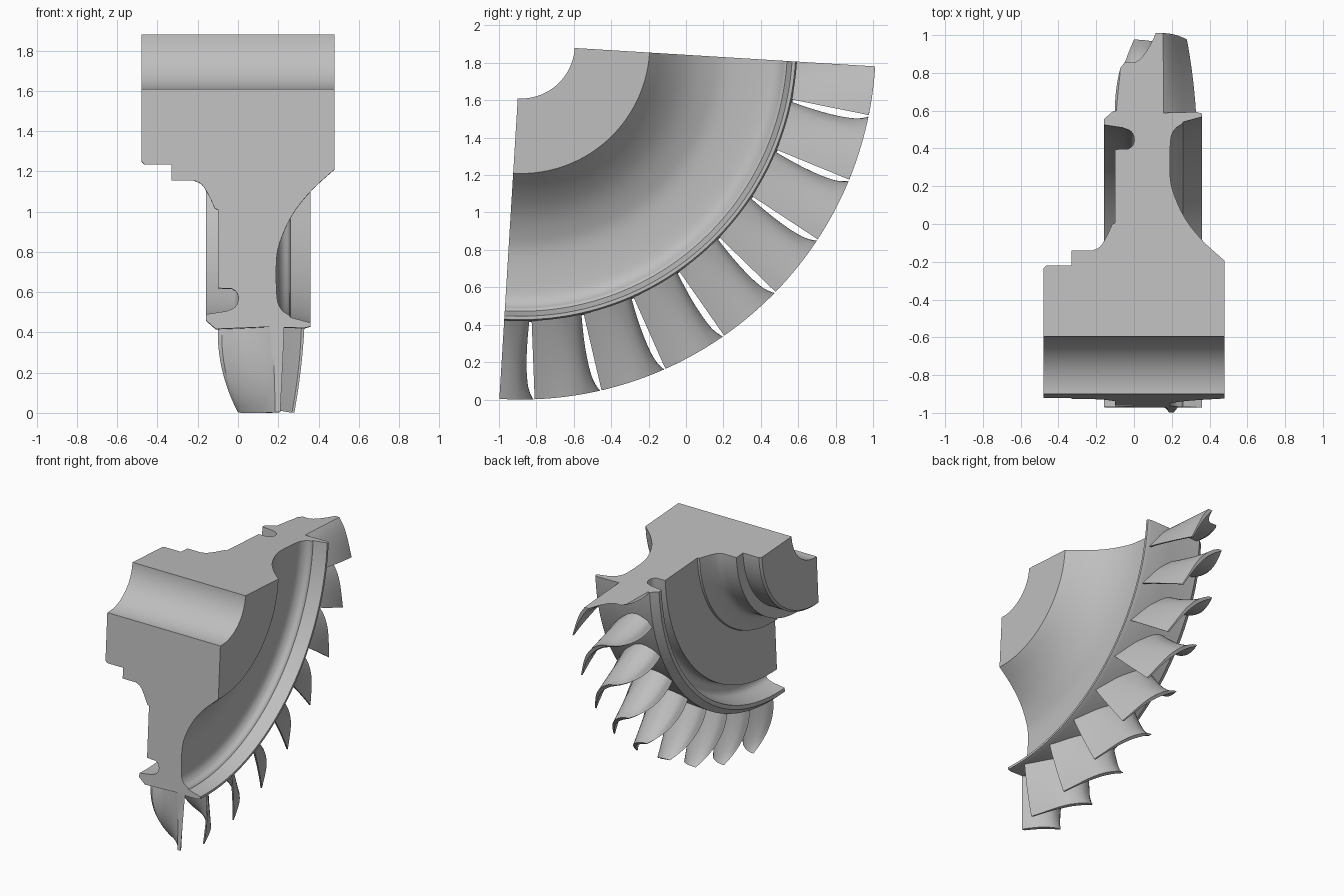
import bpy, bmesh, math
from mathutils import Vector

cube = bpy.data.objects.get("Cube")
if cube:
    bpy.data.objects.remove(cube)

# Rotation axis runs along x through this (y, z) point
AXIS_Y, AXIS_Z = -0.882, 1.897
START, END = -3.5, 86.5
PITCH = 360 / 33
FIRST_EDGE = 2.2 - PITCH

metal = bpy.data.materials.new("light_grey_metal")
metal.use_nodes = True
metal.diffuse_color = (0.52, 0.52, 0.52, 1)
metal.node_tree.nodes["Principled BSDF"].inputs["Base Color"].default_value = metal.diffuse_color


def place(x, r, degrees):
    a = math.radians(degrees)
    return Vector((x, AXIS_Y + r * math.sin(a), AXIS_Z - r * math.cos(a)))


def loft(bm, rings):
    """Skin closed rings of points and cap both ends."""
    rows = [[bm.verts.new(p) for p in ring] for ring in rings]
    for a, b in zip(rows, rows[1:]):
        for i in range(len(a)):
            j = (i + 1) % len(a)
            bm.faces.new((a[i], a[j], b[j], b[i]))
    bm.faces.new(rows[0][::-1])
    bm.faces.new(rows[-1])
    bmesh.ops.recalc_face_normals(bm, faces=bm.faces)


def finish(bm, name):
    mesh = bpy.data.meshes.new(name)
    bm.to_mesh(mesh)
    bm.free()
    obj = bpy.data.objects.new(name, mesh)
    obj.data.materials.append(metal)
    bpy.context.collection.objects.link(obj)
    bpy.ops.object.select_all(action='DESELECT')
    obj.select_set(True)
    bpy.context.view_layer.objects.active = obj
    bpy.ops.object.shade_smooth_by_angle(angle=math.radians(32))
    return obj


def smooth_path(pts, n=5):
    """Resample points along a Catmull-Rom curve."""
    v = [Vector(p) for p in pts]
    v = [2 * v[0] - v[1]] + v + [2 * v[-1] - v[-2]]
    out = []
    for a, b, c, d in zip(v, v[1:], v[2:], v[3:]):
        for s in range(n):
            t = s / n
            out.append(0.5 * (2 * b + (c - a) * t + (2 * a - 5 * b + 4 * c - d) * t**2
                              + (3 * b - a - 3 * c + d) * t**3))
    return out + [v[-2]]


# Disc: hub, web and rim swept through a quarter turn; points are (x, height in the front cut)
stepped_side = [(-0.48, 1.61), (-0.48, 1.25), (-0.465, 1.235), (-0.33, 1.235), (-0.33, 1.155)]
neck = smooth_path([(-0.22, 1.155), (-0.18, 1.135), (-0.145, 1.08), (-0.115, 1.015)], 3)
groove = smooth_path([(-0.03, 0.617), (-0.007, 0.6), (0.002, 0.565), (-0.015, 0.525), (-0.06, 0.505)], 3)
rim = [(-0.16, 0.49), (-0.16, 0.46), (-0.11, 0.417), (0.14, 0.427), (0.33, 0.422), (0.36, 0.43),
       (0.36, 0.448), (0.26, 0.475)]
web = smooth_path([(0.255, 0.485), (0.215, 0.515), (0.193, 0.58), (0.192, 0.77), (0.22, 0.88),
                   (0.28, 1.0), (0.37, 1.11), (0.48, 1.21)], 4)
profile = (stepped_side + [tuple(p) for p in neck] + [(-0.1, 1.01), (-0.1, 0.62)]
           + [tuple(p) for p in groove] + rim + [tuple(p) for p in web] + [(0.48, 1.61)])
STEPS = 60
tilt = math.cos(math.radians(START))
bm = bmesh.new()
loft(bm, [[place(x, (AXIS_Z - z) / tilt, START + (END - START) * i / STEPS) for x, z in profile]
          for i in range(STEPS + 1)])
finish(bm, "disc_sector")

# Blade sections as (x, fraction of pitch): back from nose to tail, then belly from tail to nose
backs = [
    [(-0.1, 0.7), (-0.06, 0.87), (0.02, 0.96), (0.09, 0.9), (0.16, 0.715), (0.23, 0.477), (0.33, 0.0)],
    [(-0.075, 0.72), (-0.04, 0.83), (0.03, 0.89), (0.1, 0.84), (0.16, 0.715), (0.22, 0.477), (0.31, 0.0)],
    [(0.0, 0.98), (0.03, 0.97), (0.07, 0.92), (0.115, 0.83), (0.16, 0.7), (0.21, 0.477), (0.28, 0.0)],
]
bellies = [
    [(0.315, 0.0), (0.25, 0.25), (0.17, 0.477), (0.08, 0.62), (0.0, 0.68), (-0.08, 0.66)],
    [(0.298, 0.0), (0.245, 0.25), (0.18, 0.477), (0.1, 0.62), (0.02, 0.695), (-0.06, 0.69)],
    [(0.268, 0.0), (0.23, 0.25), (0.185, 0.477), (0.125, 0.7), (0.06, 0.86), (0.005, 0.95)],
]
sections = [smooth_path(b) + smooth_path(u) for b, u in zip(backs, bellies)]
LEVELS = (1.47, 1.70, 1.897)


def section_at(r):
    weights = []
    for i, a in enumerate(LEVELS):
        w = 1
        for j, b in enumerate(LEVELS):
            if j != i:
                w *= (r - b) / (a - b)
        weights.append(w)
    return [sum((w * p for w, p in zip(weights, pts)), Vector((0, 0))) for pts in zip(*sections)]


def trim(bm, degrees, side):
    """Cut away everything beyond the sector plane and close the cut."""
    a = math.radians(degrees)
    normal = Vector((0, math.cos(a), math.sin(a))) * side
    bmesh.ops.bisect_plane(bm, geom=bm.verts[:] + bm.edges[:] + bm.faces[:], dist=1e-5,
                           plane_co=(0, AXIS_Y, AXIS_Z), plane_no=normal, clear_outer=True)
    bmesh.ops.holes_fill(bm, edges=[e for e in bm.edges if e.is_boundary], sides=0)
    bmesh.ops.recalc_face_normals(bm, faces=bm.faces)


# Blades around the rim, the end ones trimmed by the sector planes
SPAN = 12
for k in range(9):
    bm = bmesh.new()
    radii = [1.455 + (LEVELS[2] - 1.455) * i / SPAN for i in range(SPAN + 1)]
    loft(bm, [[place(x, r, FIRST_EDGE + PITCH * (k + f)) for x, f in section_at(r)] for r in radii])
    if k == 0:
        trim(bm, START, -1)
    if k == 8:
        trim(bm, END, 1)
    finish(bm, f"blade_{k + 1}")
